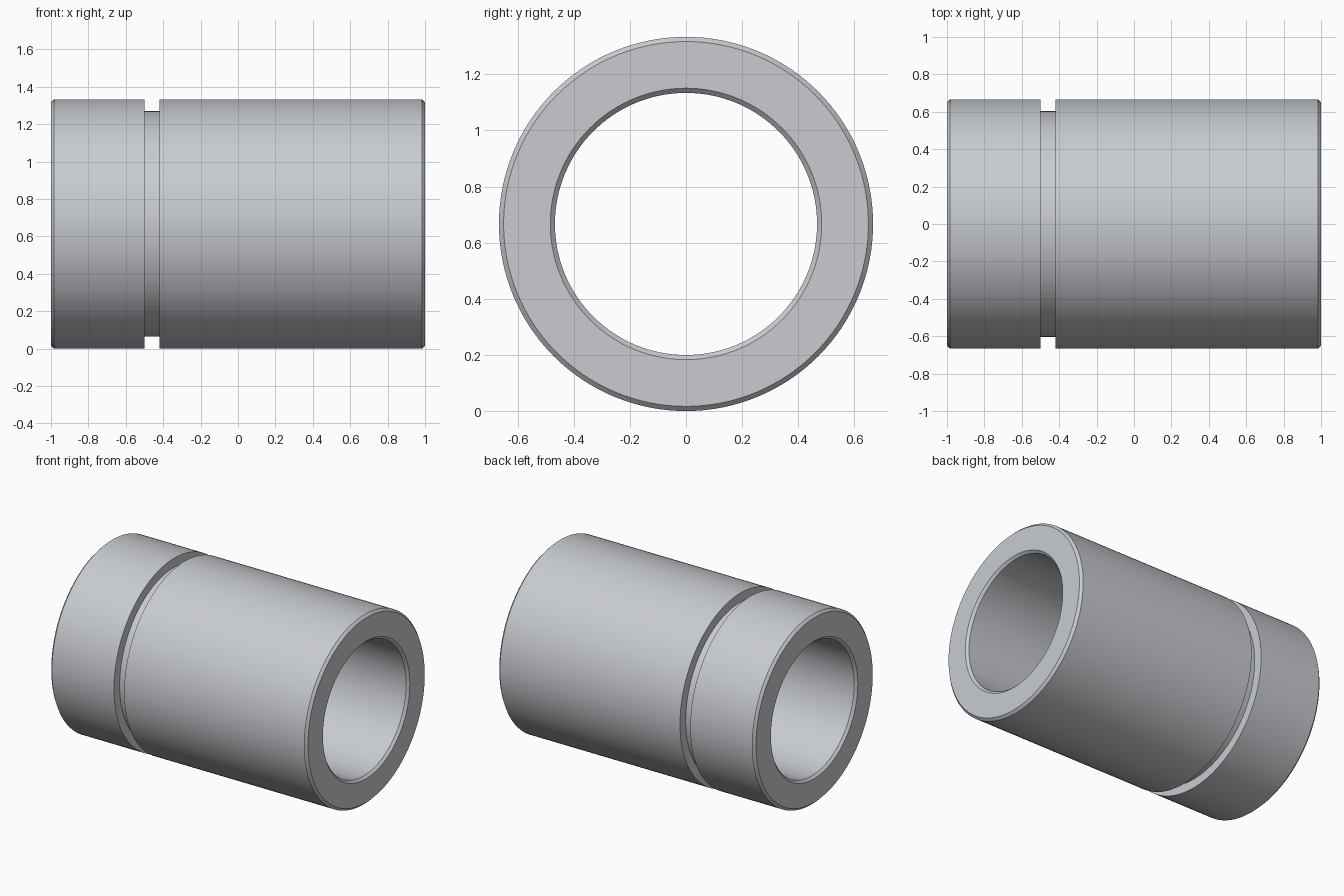
import bpy, bmesh, math

cube = bpy.data.objects.get("Cube")
if cube:
    bpy.data.objects.remove(cube, do_unlink=True)

SEGMENTS = 128
R_OUT, R_GROOVE, R_BORE = 0.6667, 0.603, 0.467
CHAMFER = 0.0167

# Brushed steel colour
steel = bpy.data.materials.new("light_steel")
steel.use_nodes = True
colour = (0.58, 0.60, 0.63, 1.0)
steel.diffuse_color = colour
steel.node_tree.nodes["Principled BSDF"].inputs["Base Color"].default_value = colour

# Closed wall section as (x, radius): outside with groove, then back along the bore
profile = [
    (-1, R_OUT - CHAMFER), (-1 + CHAMFER, R_OUT),
    (-0.50, R_OUT), (-0.50, R_GROOVE), (-0.42, R_GROOVE), (-0.42, R_OUT),
    (1 - CHAMFER, R_OUT), (1, R_OUT - CHAMFER),
    (1, R_BORE + CHAMFER), (1 - CHAMFER, R_BORE),
    (-1 + CHAMFER, R_BORE), (-1, R_BORE + CHAMFER),
]

# Revolve the section around the x axis
bm = bmesh.new()
rings = []
for i in range(SEGMENTS):
    a = 2 * math.pi * i / SEGMENTS
    rings.append([bm.verts.new((x, r * math.cos(a), r * math.sin(a))) for x, r in profile])
for i, ring in enumerate(rings):
    following = rings[(i + 1) % SEGMENTS]
    for j in range(len(profile)):
        k = (j + 1) % len(profile)
        bm.faces.new((ring[j], ring[k], following[k], following[j]))
bmesh.ops.recalc_face_normals(bm, faces=bm.faces)

mesh = bpy.data.meshes.new("grooved_bushing")
bm.to_mesh(mesh)
bm.free()
mesh.materials.append(steel)
bushing = bpy.data.objects.new("grooved_bushing", mesh)
bushing.location.z = R_OUT
bpy.context.collection.objects.link(bushing)

# Smooth round walls, crisp chamfers and groove
bpy.ops.object.select_all(action="DESELECT")
bushing.select_set(True)
bpy.context.view_layer.objects.active = bushing
bpy.ops.object.shade_smooth_by_angle(angle=math.radians(30))
